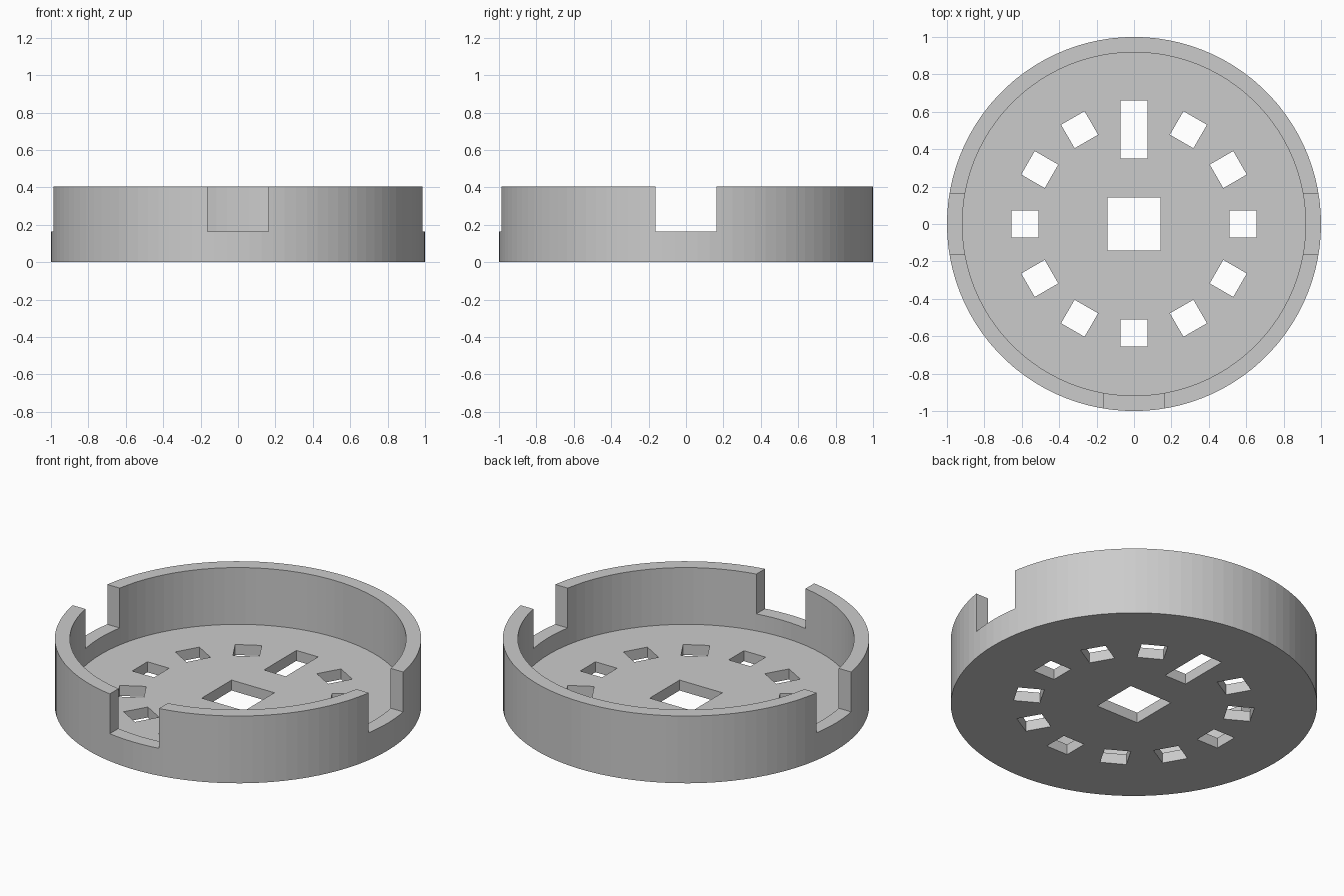
import bpy
import bmesh
from math import radians
from mathutils import Matrix, Vector

SEGMENTS = 100
HEIGHT = 0.405
FLOOR = 0.063
INNER_RADIUS = 0.918

cube = bpy.data.objects.get("Cube")
if cube:
    bpy.data.objects.remove(cube, do_unlink=True)

grey = bpy.data.materials.new("light grey")
grey.use_nodes = True
colour = (0.6, 0.6, 0.6, 1)
grey.diffuse_color = colour
grey.node_tree.nodes["Principled BSDF"].inputs["Base Color"].default_value = colour


def make_object(name, bm):
    mesh = bpy.data.meshes.new(name)
    bm.to_mesh(mesh)
    bm.free()
    mesh.materials.append(grey)
    obj = bpy.data.objects.new(name, mesh)
    bpy.context.collection.objects.link(obj)
    return obj


def cylinder(name, radius, bottom, top):
    bm = bmesh.new()
    bmesh.ops.create_cone(bm, cap_ends=True, segments=SEGMENTS, radius1=radius,
                          radius2=radius, depth=top - bottom,
                          matrix=Matrix.Translation((0, 0, (bottom + top) / 2)))
    return make_object(name, bm)


def add_box(bm, angle, distance, length, width, bottom, top):
    """Box placed at a distance from the centre, turned to face outward."""
    matrix = (Matrix.Rotation(radians(angle), 4, "Z")
              @ Matrix.Translation((distance, 0, (bottom + top) / 2))
              @ Matrix.Diagonal(Vector((length, width, top - bottom, 1))))
    bmesh.ops.create_cube(bm, size=1, matrix=matrix)


# Round tray body and the bowl hollowed out of it
tray = cylinder("round_tray", 1, 0, HEIGHT)
bowl = cylinder("bowl_cutter", INNER_RADIUS, FLOOR, 1)

# Three notches in the rim: left, right and front
bm = bmesh.new()
for angle in (0, 180, 270):
    add_box(bm, angle, 0.95, 0.4, 0.328, 0.165, 1)
notches = make_object("notch_cutter", bm)

# Central window and a ring of twelve, the rear one lengthened inward
bm = bmesh.new()
add_box(bm, 0, 0, 0.285, 0.285, -0.2, 0.2)
for step in range(12):
    if step == 3:
        add_box(bm, 90, 0.505, 0.308, 0.145, -0.2, 0.2)
    else:
        add_box(bm, step * 30, 0.582, 0.145, 0.145, -0.2, 0.2)
windows = make_object("window_cutter", bm)

# Cut the body, then discard the cutters
cutters = (bowl, notches, windows)
for cutter in cutters:
    cutter.hide_render = True
    cut = tray.modifiers.new(cutter.name, "BOOLEAN")
    cut.operation = "DIFFERENCE"
    cut.solver = "EXACT"
    cut.object = cutter

bpy.context.view_layer.update()
evaluated = tray.evaluated_get(bpy.context.evaluated_depsgraph_get())
result = bpy.data.meshes.new_from_object(evaluated)
tray.modifiers.clear()
tray.data = result
for cutter in cutters:
    bpy.data.objects.remove(cutter, do_unlink=True)

# One material on every face, with fine flat facets
tray.data.materials.clear()
tray.data.materials.append(grey)
for face in tray.data.polygons:
    face.material_index = 0
    face.use_smooth = False
